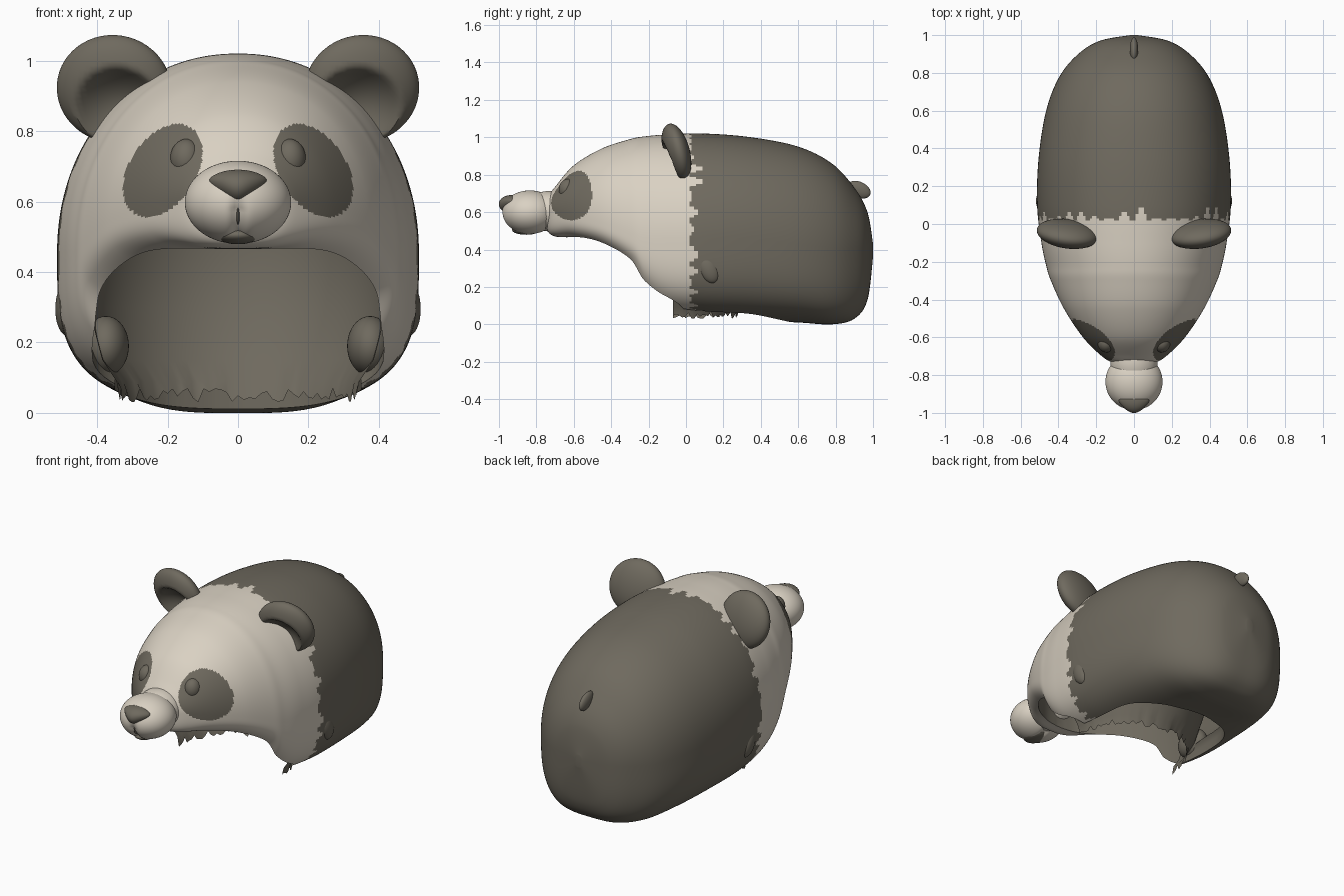
import bpy, bmesh, math, random
from mathutils import Matrix, Euler

if "Cube" in bpy.data.objects:
    bpy.data.objects.remove(bpy.data.objects["Cube"])

random.seed(4)

def material(name, rgb):
    m = bpy.data.materials.new(name)
    m.diffuse_color = (*rgb, 1)
    m.use_nodes = True
    m.node_tree.nodes["Principled BSDF"].inputs["Base Color"].default_value = m.diffuse_color
    return m

CREAM = material("cream_fur", (0.70, 0.64, 0.545))
DARK = material("dark_fur", (0.158, 0.143, 0.113))

def smooth(ob, angle):
    bpy.ops.object.select_all(action='DESELECT')
    ob.select_set(True)
    bpy.context.view_layer.objects.active = ob
    bpy.ops.object.shade_smooth_by_angle(angle=math.radians(angle))

def finish(bm, name, mats, angle=60):
    bmesh.ops.recalc_face_normals(bm, faces=bm.faces[:])
    me = bpy.data.meshes.new(name)
    bm.to_mesh(me)
    bm.free()
    ob = bpy.data.objects.new(name, me)
    bpy.context.collection.objects.link(ob)
    for m in mats:
        me.materials.append(m)
    smooth(ob, angle)
    return ob

def catmull(a, b, c, d, t):
    return [0.5 * (2 * q + (r - p) * t + (2 * p - 5 * q + 4 * r - s) * t * t
                   + (3 * q - p - 3 * r + s) * t ** 3) for p, q, r, s in zip(a, b, c, d)]

def loft(stations, steps, segs, rule):
    """Rounded cross-sections along y; station = y, half width, widest z, top z, bottom z."""
    rows = []
    n = len(stations)
    for i in range(n - 1):
        quad = [stations[min(max(i + k, 0), n - 1)] for k in (-1, 0, 1, 2)]
        rows += [catmull(*quad, j / steps) for j in range(steps)]
    rows.append(list(stations[-1]))
    bm = bmesh.new()
    rings = []
    for y, w, zc, zt, zb in rows:
        ring = []
        for k in range(segs):
            a = 2 * math.pi * (k + 0.5) / segs
            c, s = math.cos(a), math.sin(a)
            e = 2 / 2.1 if s > 0 else 2 / 3.3
            h = zt - zc if s > 0 else zc - zb
            ring.append(bm.verts.new((w * math.copysign(abs(c) ** e, c), y,
                                      zc + h * math.copysign(abs(s) ** e, s))))
        rings.append(ring)
    for r0, r1 in zip(rings, rings[1:]):
        for k in range(segs):
            f = bm.faces.new((r0[k], r0[(k + 1) % segs], r1[(k + 1) % segs], r1[k]))
            f.material_index = rule(f.calc_center_median(), k)
    for ring in (rings[0], rings[-1]):
        f = bm.faces.new(ring)
        f.material_index = rule(f.calc_center_median(), 0)
    return bm

# colour rule: ragged dark back half and tilted eye patches
SEGS = 240
spikes = [random.choice((0.02, 0.03, 0.06, 0.09)) for _ in range(SEGS // 6 + 1)]

def fur(c, k):
    tooth = 1 - abs(k % 6 - 2.5) / 2.5
    if c.y > 0.02 + spikes[k // 6] * tooth:
        return 1
    u, v = abs(c.x) - 0.214, c.z - 0.688
    t = math.radians(34)
    p, q = u * math.cos(t) + v * math.sin(t), -u * math.sin(t) + v * math.cos(t)
    return 1 if c.y < -0.3 and (p / 0.094) ** 2 + (q / 0.146) ** 2 < 1 else 0

# body, its cavity and the opening in its floor
outer = [(-0.76, 0.02, 0.60, 0.62, 0.57), (-0.74, 0.10, 0.60, 0.68, 0.50),
         (-0.70, 0.17, 0.60, 0.735, 0.47), (-0.60, 0.27, 0.58, 0.85, 0.46),
         (-0.45, 0.37, 0.54, 0.94, 0.41), (-0.30, 0.44, 0.48, 0.99, 0.30),
         (-0.22, 0.465, 0.45, 1.005, 0.15), (-0.10, 0.49, 0.45, 1.015, 0.06),
         (0.10, 0.513, 0.45, 1.02, 0.03), (0.35, 0.505, 0.45, 1.0, 0.02),
         (0.60, 0.465, 0.42, 0.95, 0.01), (0.78, 0.395, 0.40, 0.86, 0.0),
         (0.90, 0.295, 0.40, 0.73, 0.03), (0.97, 0.18, 0.40, 0.60, 0.13),
         (1.0, 0.02, 0.40, 0.43, 0.36)]
inner = [(-0.64, 0.02, 0.50, 0.52, 0.30), (-0.62, 0.12, 0.50, 0.60, 0.30),
         (-0.55, 0.23, 0.50, 0.75, 0.30), (-0.40, 0.34, 0.48, 0.86, 0.15),
         (-0.25, 0.41, 0.45, 0.92, 0.0), (-0.12, 0.43, 0.42, 0.94, -0.08),
         (0.08, 0.44, 0.42, 0.94, 0.08), (0.35, 0.43, 0.42, 0.90, 0.10),
         (0.50, 0.39, 0.42, 0.86, 0.10), (0.64, 0.30, 0.42, 0.78, 0.13),
         (0.74, 0.18, 0.42, 0.65, 0.22), (0.78, 0.02, 0.42, 0.45, 0.40)]
floor = [(-0.31, 0.02, 0.10, 0.12, -0.20), (-0.28, 0.20, 0.10, 0.25, -0.20),
         (-0.15, 0.33, 0.10, 0.25, -0.20), (0.10, 0.35, 0.10, 0.25, -0.20),
         (0.35, 0.33, 0.10, 0.25, -0.20), (0.50, 0.23, 0.10, 0.25, -0.20),
         (0.56, 0.10, 0.10, 0.25, -0.20), (0.575, 0.02, 0.10, 0.25, -0.20)]
body = finish(loft(outer, 19, SEGS, fur), "body_shell", (CREAM, DARK))
for name, stations in (("cavity_cutter", inner), ("floor_cutter", floor)):
    cutter = finish(loft(stations, 5, 72, lambda c, k: 1), name, (CREAM, DARK))
    cutter.hide_render = True
    mod = body.modifiers.new("hollow", 'BOOLEAN')
    mod.operation, mod.solver, mod.object = 'DIFFERENCE', 'EXACT', cutter
    bpy.context.view_layer.objects.active = body
    bpy.ops.object.modifier_apply(modifier=mod.name)
    bpy.data.objects.remove(cutter)
smooth(body, 40)

# ragged lining curtain inside the opening
bm = bmesh.new()
levels = [(0.05, 0.335, 0.27), (0.09, 0.345, 0.29), (0.15, 0.385, 0.32), (0.30, 0.425, 0.38),
          (0.50, 0.43, 0.40), (0.70, 0.37, 0.36), (0.84, 0.25, 0.27)]
cols = []
for k in range(65):
    a = math.pi * k / 64
    col = []
    for i, (z, rx, yb) in enumerate(levels):
        if i == 0:
            z += random.uniform(-0.02, 0.02)
        col.append(bm.verts.new((rx * math.cos(a), -0.07 + (yb + 0.07) * math.sin(a), z)))
    cols.append(col)
for c0, c1 in zip(cols, cols[1:]):
    for i in range(len(levels) - 1):
        bm.faces.new((c0[i], c1[i], c1[i + 1], c0[i + 1]))
finish(bm, "lining_curtain", (DARK,))

def ball(name, loc, size, mat, rot=(0, 0, 0), shape=None, segs=40):
    """Ellipsoid, optionally reshaped by a function on the unit sphere."""
    bm = bmesh.new()
    bmesh.ops.create_uvsphere(bm, u_segments=segs, v_segments=segs // 2, radius=1)
    if shape:
        for v in bm.verts:
            v.co = shape(v.co.copy())
    m = Matrix.Translation(loc) @ Euler(rot).to_matrix().to_4x4() @ Matrix.Diagonal((*size, 1))
    bmesh.ops.transform(bm, matrix=m, verts=bm.verts[:])
    return finish(bm, name, (mat,))

# muzzle with a cleft below the nose
def cleft(p):
    if p.z < 0.2:
        g = math.exp(-(p.x / 0.13) ** 2) * min(1, (0.2 - p.z) / 0.4)
        p.y += 0.13 * g * max(0, -p.y)
        p.z += 0.10 * g * max(0, -p.z)
    return p
ball("muzzle", (0, -0.835, 0.598), (0.151, 0.15, 0.118), CREAM, shape=cleft, segs=96)
ball("muzzle_bridge", (0, -0.73, 0.605), (0.125, 0.14, 0.108), CREAM)
ball("chin", (0, -0.855, 0.505), (0.06, 0.075, 0.026), DARK)

def nose_shape(p):
    p.x *= min(1, 0.82 + 0.35 * p.z) * (1 - 0.3 * max(0, -p.y))
    return p
ball("nose", (0, -0.935, 0.643), (0.092, 0.066, 0.048), DARK, shape=nose_shape)
ball("mouth_line", (0, -0.945, 0.575), (0.006, 0.022, 0.04), DARK)

# mirrored parts
for s, side in ((-1, "left"), (1, "right")):
    def cup(p):
        # hollow on the front of the ear, low and towards the head
        d = math.hypot(p.x + s * 0.1, p.z + 0.25)
        if p.y < 0:
            p.y += 1.2 * max(0.0, 1 - (d / 0.75) ** 2)
        return p
    ball("eye_" + side, (s * 0.147, -0.63, 0.72), (0.046, 0.05, 0.058), DARK)
    ball("ear_" + side, (s * 0.352, -0.052, 0.92), (0.164, 0.07, 0.157), DARK,
         (math.radians(14), 0, s * math.radians(8)), cup, 56)
    ball("side_paw_" + side, (s * 0.485, 0.122, 0.295), (0.034, 0.052, 0.08), DARK,
         (math.radians(25), 0, 0))
    ball("inner_lobe_" + side, (s * 0.375, 0.06, 0.19), (0.065, 0.10, 0.085), DARK)

# tail
ball("tail", (0, 0.925, 0.72), (0.022, 0.066, 0.042), DARK, (math.radians(-25), 0, 0))
